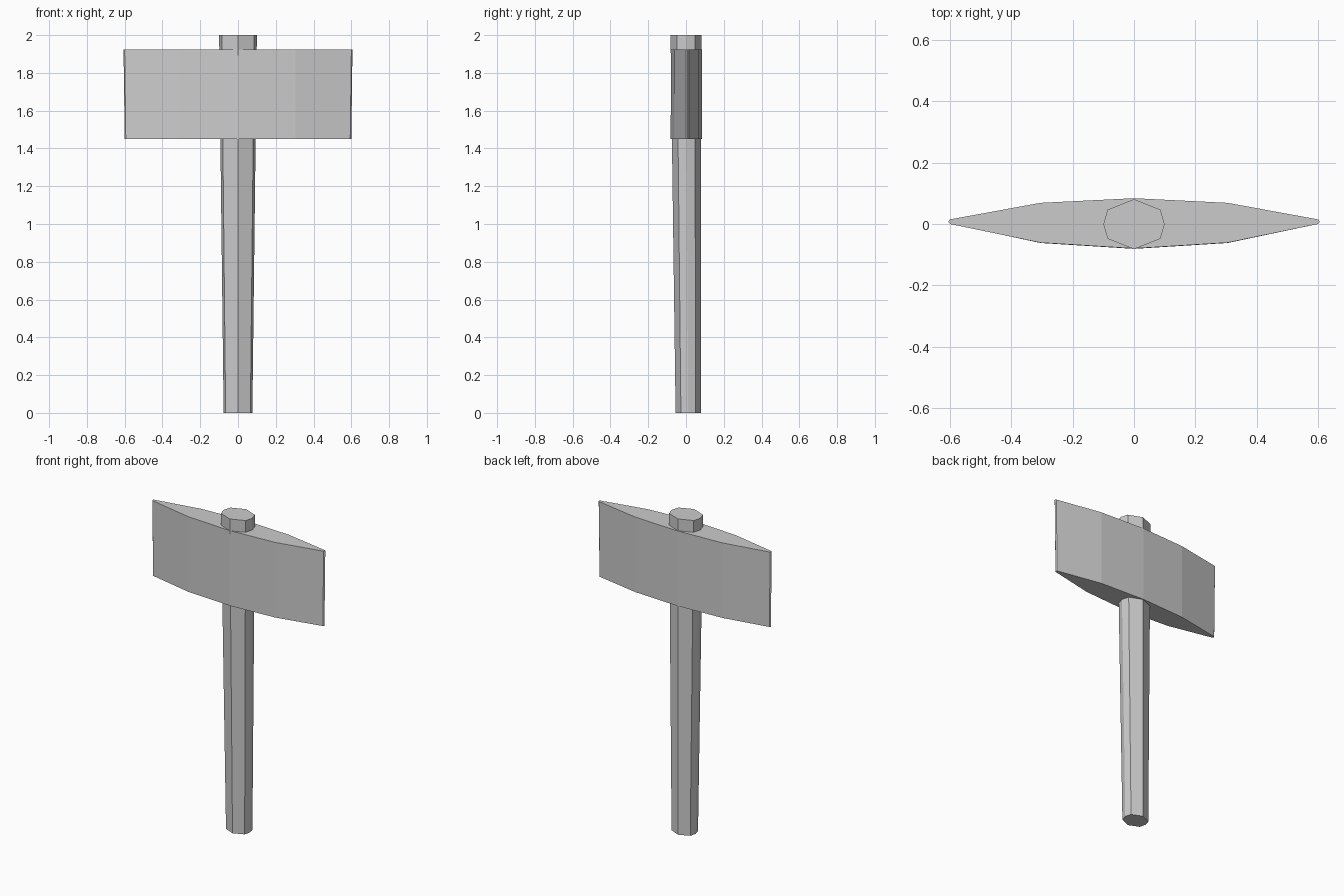
import bpy

if "Cube" in bpy.data.objects:
    bpy.data.objects.remove(bpy.data.objects["Cube"])


def loft(name, rings):
    """Closed prism through rings of equal vertex count, listed bottom to top."""
    n = len(rings[0])
    verts = [p for ring in rings for p in ring]
    faces = [tuple(reversed(range(n))), tuple(range(len(verts) - n, len(verts)))]
    for k in range(len(rings) - 1):
        for i in range(n):
            j = (i + 1) % n
            faces.append((k * n + i, k * n + j, (k + 1) * n + j, (k + 1) * n + i))
    mesh = bpy.data.meshes.new(name)
    mesh.from_pydata(verts, [], faces)
    mesh.update()
    obj = bpy.data.objects.new(name, mesh)
    bpy.context.collection.objects.link(obj)
    return obj


def octagon(rx, ry, cy, z):
    """Flattened eight-sided handle section."""
    unit = [(1, 0), (.86, .58), (0, 1), (-.86, .58),
            (-1, 0), (-.86, -.58), (0, -1), (.86, -.58)]
    return [(x * rx, cy + y * ry, z) for x, y in unit]


def blade(half, front, z):
    """Lens-shaped head section, mirrored in x, counter-clockwise."""
    right = [(0, front), (.305, front + .019), (half - .006, 0), (half, .008),
             (half - .006, .015), (.305, .069), (0, .084)]
    left = [(-x, y) for x, y in reversed(right[1:-1])]
    return [(x, y, z) for x, y in right + left]


# Tapered handle, running through the head; its back stays upright
loft("handle", [octagon(.076, .067, .012, 0), octagon(.1, .0815, -.0005, 2)])

# Double-edged head, very slightly narrower at the bottom
loft("hammer_head", [blade(.6, -.081, 1.45), blade(.606, -.08, 1.925)])
